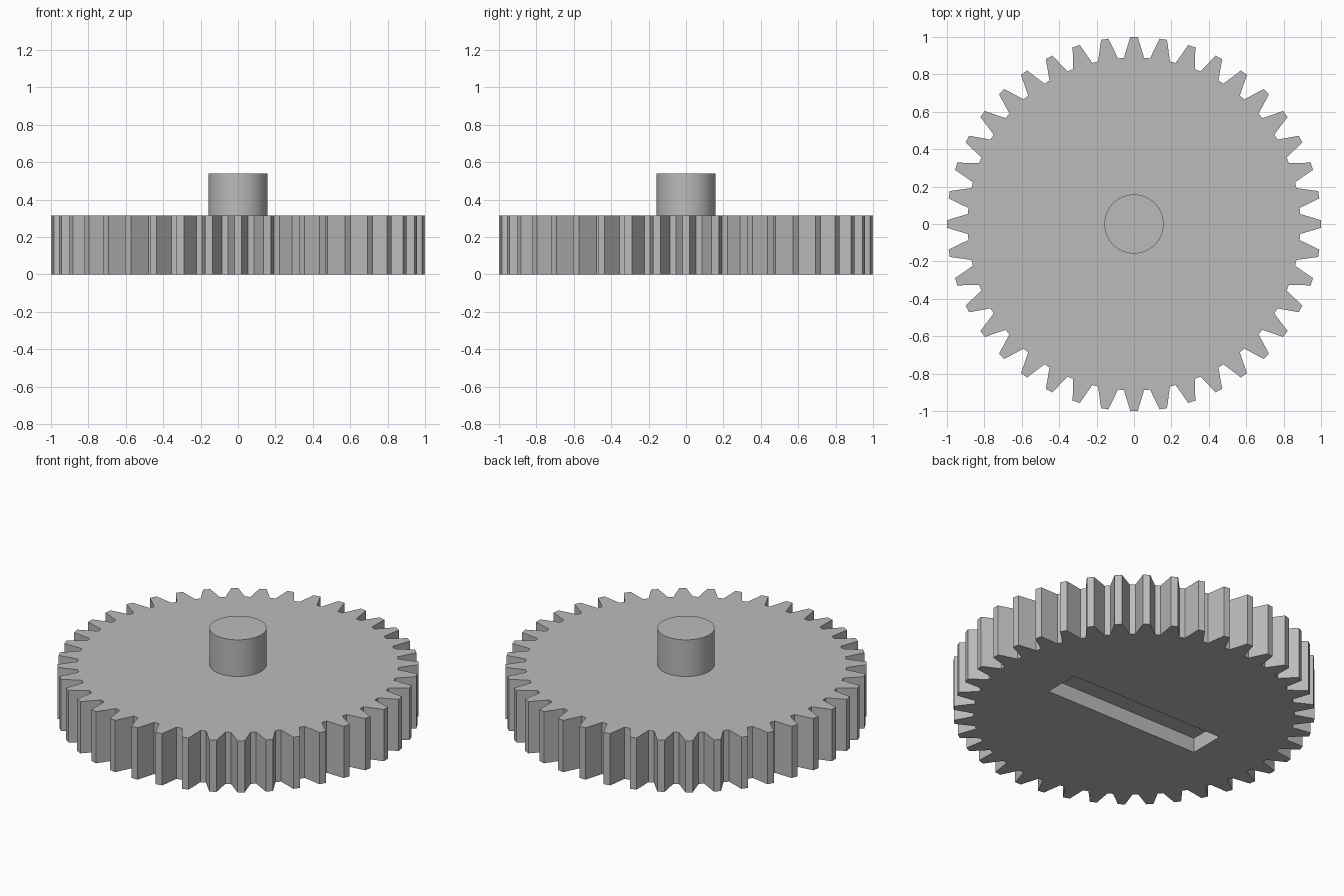
import bpy, bmesh, math

if "Cube" in bpy.data.objects:
    bpy.data.objects.remove(bpy.data.objects["Cube"])

TEETH = 40
TIP_R, ROOT_R = 1.0, 0.888
TIP_HALF, ROOT_HALF = 0.02, 0.054   # half widths of a tooth at tip and root
GEAR_H, TOP = 0.316, 0.54

grey = bpy.data.materials.new("plain grey")
grey.diffuse_color = (0.5, 0.5, 0.5, 1)
grey.use_nodes = True
grey.node_tree.nodes["Principled BSDF"].inputs["Base Color"].default_value = grey.diffuse_color


def finish(name, bm):
    mesh = bpy.data.meshes.new(name)
    bmesh.ops.recalc_face_normals(bm, faces=bm.faces)
    bm.to_mesh(mesh)
    bm.free()
    mesh.materials.append(grey)
    ob = bpy.data.objects.new(name, mesh)
    bpy.context.collection.objects.link(ob)
    return ob


def activate(ob):
    bpy.ops.object.select_all(action='DESELECT')
    ob.select_set(True)
    bpy.context.view_layer.objects.active = ob


# Gear wheel: tooth profile repeated around the centre, then extruded
bm = bmesh.new()
ring = []
for i in range(TEETH):
    a = math.tau * i / TEETH
    for r, w in ((ROOT_R, -ROOT_HALF), (TIP_R, -TIP_HALF),
                 (TIP_R, TIP_HALF), (ROOT_R, ROOT_HALF)):
        ring.append(bm.verts.new((r * math.cos(a) - w * math.sin(a),
                                  r * math.sin(a) + w * math.cos(a), 0)))
base = bm.faces.new(ring)
side = bmesh.ops.extrude_face_region(bm, geom=[base], use_keep_orig=True)
bmesh.ops.translate(bm, vec=(0, 0, GEAR_H),
                    verts=[v for v in side["geom"] if isinstance(v, bmesh.types.BMVert)])
gear = finish("gear_wheel", bm)

# Rectangular slot cut into the underside
bm = bmesh.new()
bmesh.ops.create_cube(bm, size=1)
bmesh.ops.scale(bm, vec=(1.05, 0.22, 0.18), verts=bm.verts)
cutter = finish("slot_cutter", bm)
cutter.hide_render = True
cut = gear.modifiers.new("slot", 'BOOLEAN')
cut.operation = 'DIFFERENCE'
cut.solver = 'EXACT'
cut.object = cutter
activate(gear)
bpy.ops.object.modifier_apply(modifier="slot")
bpy.data.objects.remove(cutter)

# Round shaft stub on top
bm = bmesh.new()
bmesh.ops.create_cone(bm, cap_ends=True, segments=64, radius1=0.158,
                      radius2=0.158, depth=TOP - GEAR_H)
bmesh.ops.translate(bm, vec=(0, 0, (TOP + GEAR_H) / 2), verts=bm.verts)
shaft = finish("shaft", bm)
activate(shaft)
bpy.ops.object.shade_smooth_by_angle(angle=math.radians(30))
